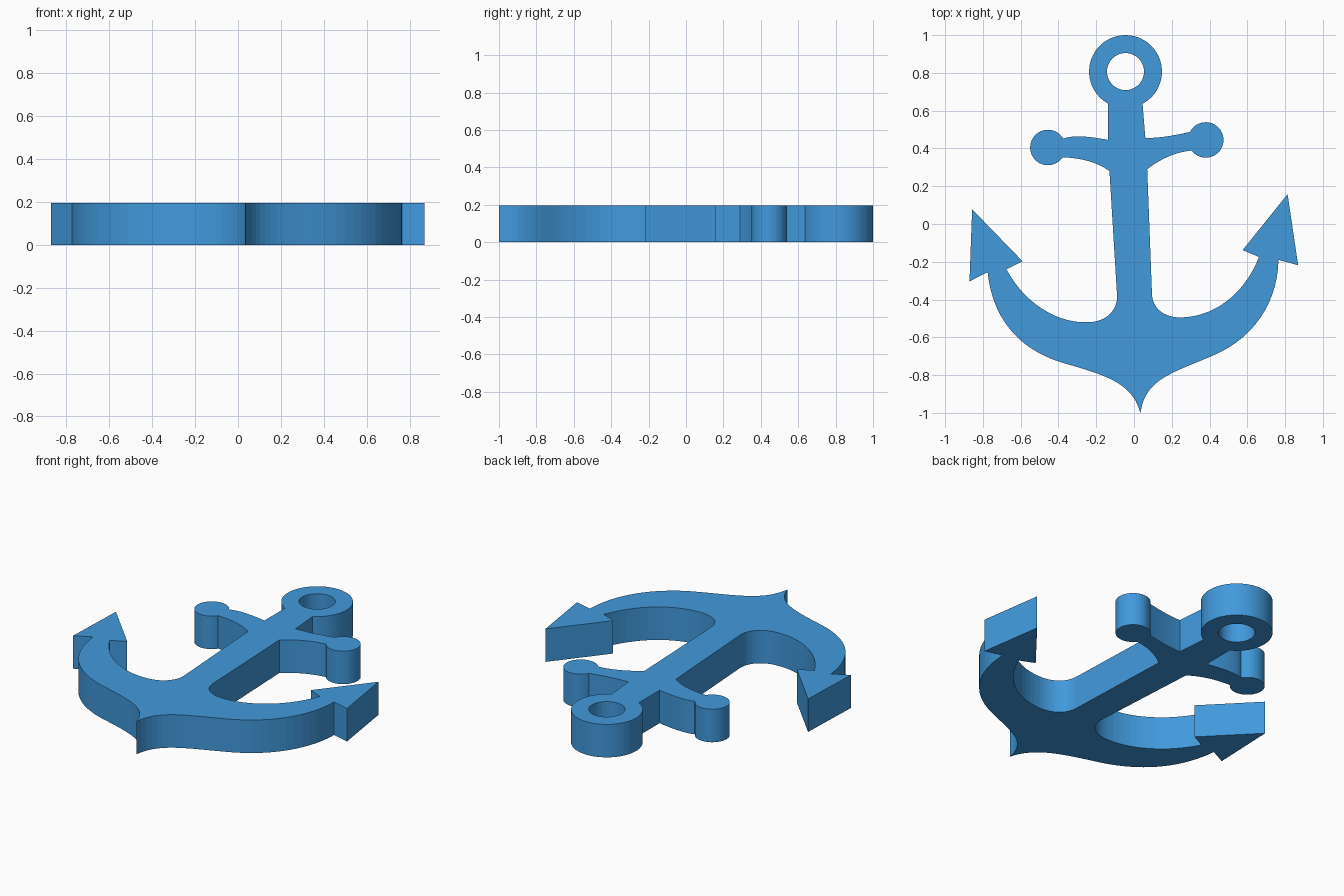
import bpy, bmesh
from math import atan2, cos, sin, pi, tau

if "Cube" in bpy.data.objects:
    bpy.data.objects.remove(bpy.data.objects["Cube"])

THICK = 0.196
outline = []


def line(*pts):
    outline.extend(pts)


def bez(c1, c2, end, n=14):
    """Cubic curve from the last outline point."""
    p = outline[-1]
    for i in range(1, n + 1):
        t = i / n
        u = 1 - t
        outline.append(tuple(u**3 * p[k] + 3*u*u*t * c1[k] + 3*u*t*t * c2[k] + t**3 * end[k]
                             for k in (0, 1)))


def arc(centre, r, a, b, n):
    """Counterclockwise arc, from the direction of a to the direction of b."""
    a0 = atan2(a[1] - centre[1], a[0] - centre[0])
    sweep = (atan2(b[1] - centre[1], b[0] - centre[0]) - a0) % tau
    for i in range(n + 1):
        t = a0 + sweep * i / n
        outline.append((centre[0] + r * cos(t), centre[1] + r * sin(t)))


# Ring and upper shank, left side
ring = (-0.045, 0.807)
arc(ring, 0.193, (0.045, 0.637), (-0.138, 0.637), 48)
line((-0.138, 0.445))
# Left stock arm with ball end
bez((-0.21, 0.46), (-0.32, 0.475), (-0.373, 0.452), 10)
arc((-0.456, 0.405), 0.094, (-0.373, 0.455), (-0.373, 0.35), 32)
bez((-0.28, 0.35), (-0.19, 0.325), (-0.13, 0.28), 10)
# Shank, fillet and left fluke arm
line((-0.09, -0.375))
bez((-0.085, -0.46), (-0.15, -0.525), (-0.262, -0.52))
bez((-0.41, -0.52), (-0.58, -0.42), (-0.675, -0.24))
# Left arrowhead
line((-0.59, -0.197), (-0.857, 0.078), (-0.871, -0.304), (-0.775, -0.255))
# Underside, through the crown point
bez((-0.75, -0.5), (-0.61, -0.665), (-0.378, -0.735))
bez((-0.15, -0.80), (-0.01, -0.84), (0.034, -1.0))
bez((0.06, -0.82), (0.2, -0.79), (0.41, -0.70))
bez((0.63, -0.61), (0.76, -0.42), (0.765, -0.19))
# Right arrowhead
line((0.869, -0.218), (0.813, 0.158), (0.575, -0.138), (0.662, -0.175))
# Right fluke arm, fillet and shank
bez((0.58, -0.38), (0.42, -0.49), (0.25, -0.495))
bez((0.15, -0.495), (0.095, -0.44), (0.095, -0.365))
line((0.07, 0.29))
# Right stock arm with ball end
bez((0.14, 0.345), (0.22, 0.38), (0.30, 0.388), 10)
arc((0.38, 0.445), 0.094, (0.303, 0.388), (0.295, 0.488), 32)
bez((0.24, 0.475), (0.15, 0.455), (0.06, 0.455), 10)

# Hole in the ring
hole = [(ring[0] + 0.098 * cos(tau * i / 40), ring[1] + 0.098 * sin(tau * i / 40))
        for i in range(40)]

# Filled curve, extruded into a solid plate
curve = bpy.data.curves.new("anchor", 'CURVE')
curve.dimensions = '2D'
curve.fill_mode = 'BOTH'
curve.extrude = THICK / 2
for pts in (outline, hole):
    spline = curve.splines.new('POLY')
    spline.points.add(len(pts) - 1)
    for p, (x, y) in zip(spline.points, pts):
        p.co = (x, y, 0, 1)
    spline.use_cyclic_u = True
anchor = bpy.data.objects.new("anchor", curve)
bpy.context.collection.objects.link(anchor)
bpy.context.view_layer.objects.active = anchor
anchor.select_set(True)
bpy.ops.object.convert(target='MESH')
anchor = bpy.context.object

# Weld the plate, rest it on the floor, shade flat
bm = bmesh.new()
bm.from_mesh(anchor.data)
bmesh.ops.remove_doubles(bm, verts=bm.verts, dist=0.0005)
bmesh.ops.translate(bm, verts=bm.verts, vec=(0, 0, THICK / 2))
bmesh.ops.recalc_face_normals(bm, faces=bm.faces)
for f in bm.faces:
    f.smooth = False
bm.to_mesh(anchor.data)
bm.free()

mat = bpy.data.materials.new("blue")
mat.diffuse_color = (0.053, 0.32, 0.72, 1)
mat.use_nodes = True
mat.node_tree.nodes["Principled BSDF"].inputs["Base Color"].default_value = mat.diffuse_color
anchor.data.materials.clear()
anchor.data.materials.append(mat)
